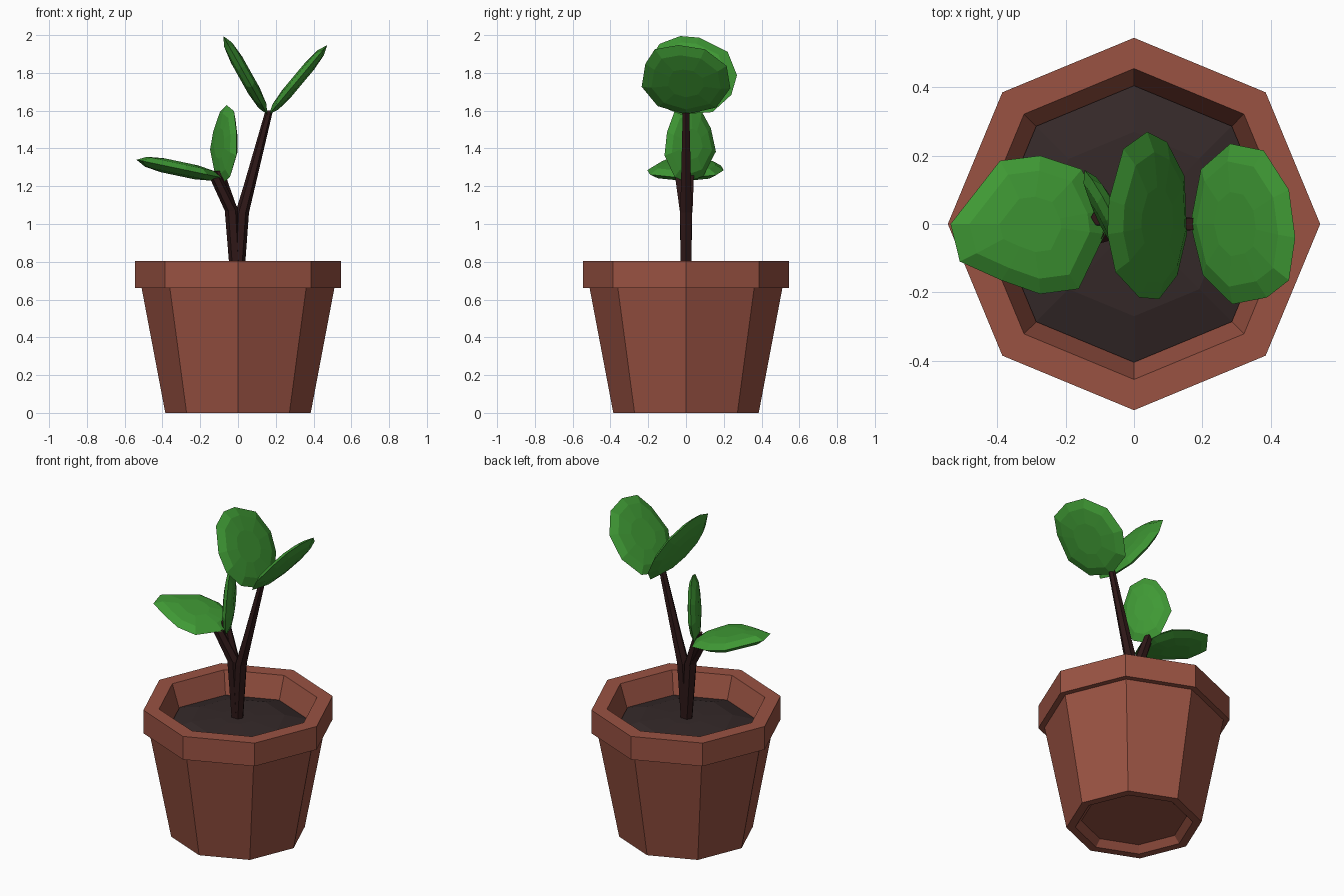
import bpy, bmesh
from math import sin, cos, tau
from mathutils import Vector

if "Cube" in bpy.data.objects:
    bpy.data.objects.remove(bpy.data.objects["Cube"])


def material(name, rgb):
    m = bpy.data.materials.new(name)
    m.diffuse_color = (*rgb, 1)
    m.use_nodes = True
    m.node_tree.nodes["Principled BSDF"].inputs["Base Color"].default_value = m.diffuse_color
    return m


TERRACOTTA = material("terracotta", (0.32, 0.085, 0.055))
EARTH = material("earth", (0.035, 0.022, 0.022))
BARK = material("bark", (0.028, 0.009, 0.009))
GREEN = material("green", (0.05, 0.32, 0.035))


def skin(name, rings, mat):
    """Join rings of equal length with quads and cap both ends with fans."""
    bm = bmesh.new()
    loops = [[bm.verts.new(p) for p in ring] for ring in rings]
    n = len(loops[0])
    for a, b in zip(loops, loops[1:]):
        for i in range(n):
            j = (i + 1) % n
            bm.faces.new((a[i], a[j], b[j], b[i]))
    caps = [bm.faces.new(loops[0][::-1]), bm.faces.new(loops[-1])]
    bmesh.ops.poke(bm, faces=caps)
    bmesh.ops.recalc_face_normals(bm, faces=bm.faces)
    me = bpy.data.meshes.new(name)
    bm.to_mesh(me)
    bm.free()
    me.materials.append(mat)
    ob = bpy.data.objects.new(name, me)
    bpy.context.collection.objects.link(ob)
    return ob


def circle(centre, r, n):
    c = Vector(centre)
    return [c + Vector((r * cos(tau * i / n), r * sin(tau * i / n), 0)) for i in range(n)]


def lathe(name, profile, mat, n=8):
    return skin(name, [circle((0, 0, z), r, n) for r, z in profile], mat)


def tube(name, path, mat, n=6):
    return skin(name, [circle(p[:3], p[3], n) for p in path], mat)


def leaf(name, base, tip, side, outline, mat, thick=0.033, bow=0.0):
    """Lens-shaped leaf; outline holds (fraction of length, sideways offset)."""
    base, tip, side = Vector(base), Vector(tip), Vector(side).normalized()
    along = tip - base
    normal = along.cross(side).normalized()
    length = along.length

    def ring(scale, height):
        pts = []
        for t, s in outline:
            t, s = 0.5 + (t - 0.5) * scale, s * scale
            lift = bow * ((2 * t - 1) ** 2 + (s / (0.5 * length)) ** 2 - 0.5)
            pts.append(base + along * t + side * s + normal * (height + lift))
        return pts

    return skin(name, [ring(0.4, -thick), ring(0.78, -thick * 0.7), ring(1, 0),
                       ring(0.78, thick * 0.7), ring(0.4, thick)], mat)


# Octagonal pot with recessed foot, thick rim and hollow top
lathe("pot", [(0.30, 0.04), (0.335, 0), (0.385, 0), (0.51, 0.66), (0.545, 0.66),
              (0.545, 0.805), (0.455, 0.805), (0.40, 0.64), (0.39, 0.62)], TERRACOTTA)

# Slightly domed soil
lathe("soil", [(0.395, 0.63), (0.405, 0.67), (0.27, 0.71), (0.1, 0.72)], EARTH)

# Forked stem: tall right branch, short left branch with two twigs
tube("tall_stem", [(0, 0, 0.69, 0.031), (0.022, 0, 1.06, 0.036),
                   (0.06, 0, 1.2, 0.031), (0.165, 0, 1.6, 0.02)], BARK)
tube("short_stem", [(-0.008, 0, 0.69, 0.031), (-0.032, 0, 1.07, 0.038),
                    (-0.12, -0.03, 1.25, 0.032)], BARK)
tube("side_twig", [(-0.03, 0.005, 1.06, 0.034), (-0.1, 0.02, 1.28, 0.026)], BARK)

# Leaves
leaf("low_leaf", (-0.085, 0, 1.245), (-0.537, 0, 1.34), (0, 1, 0),
     [(0, -0.03), (0.17, -0.19), (0.42, -0.205), (0.67, -0.165), (0.94, -0.11),
      (1, 0), (0.68, 0.185), (0.42, 0.2), (0.15, 0.16), (0.02, 0.04)],
     GREEN, 0.038)
leaf("upright_leaf", (-0.085, 0.02, 1.22), (-0.06, 0.02, 1.63), (-0.45, 0.89, 0),
     [(0, -0.02), (0.07, -0.09), (0.35, -0.15), (0.65, -0.135), (0.92, -0.09),
      (1, 0), (0.92, 0.07), (0.7, 0.125), (0.4, 0.155), (0.08, 0.08)],
     GREEN, 0.03)
leaf("top_left_leaf", (0.155, 0, 1.58), (-0.078, 0, 1.995), (0, 1, 0),
     [(0, -0.03), (0.12, -0.15), (0.35, -0.22), (0.6, -0.215), (0.9, -0.14),
      (1, -0.03), (0.98, 0.07), (0.8, 0.22), (0.5, 0.27), (0.25, 0.24),
      (0.03, 0.14)], GREEN, 0.034)
leaf("top_right_leaf", (0.165, 0, 1.58), (0.472, 0, 1.947), (0, 1, 0),
     [(0, 0), (0.12, -0.15), (0.4, -0.235), (0.73, -0.215), (0.94, -0.165),
      (1, -0.04), (0.94, 0.1), (0.7, 0.215), (0.38, 0.235), (0.1, 0.16)],
     GREEN, 0.03)
